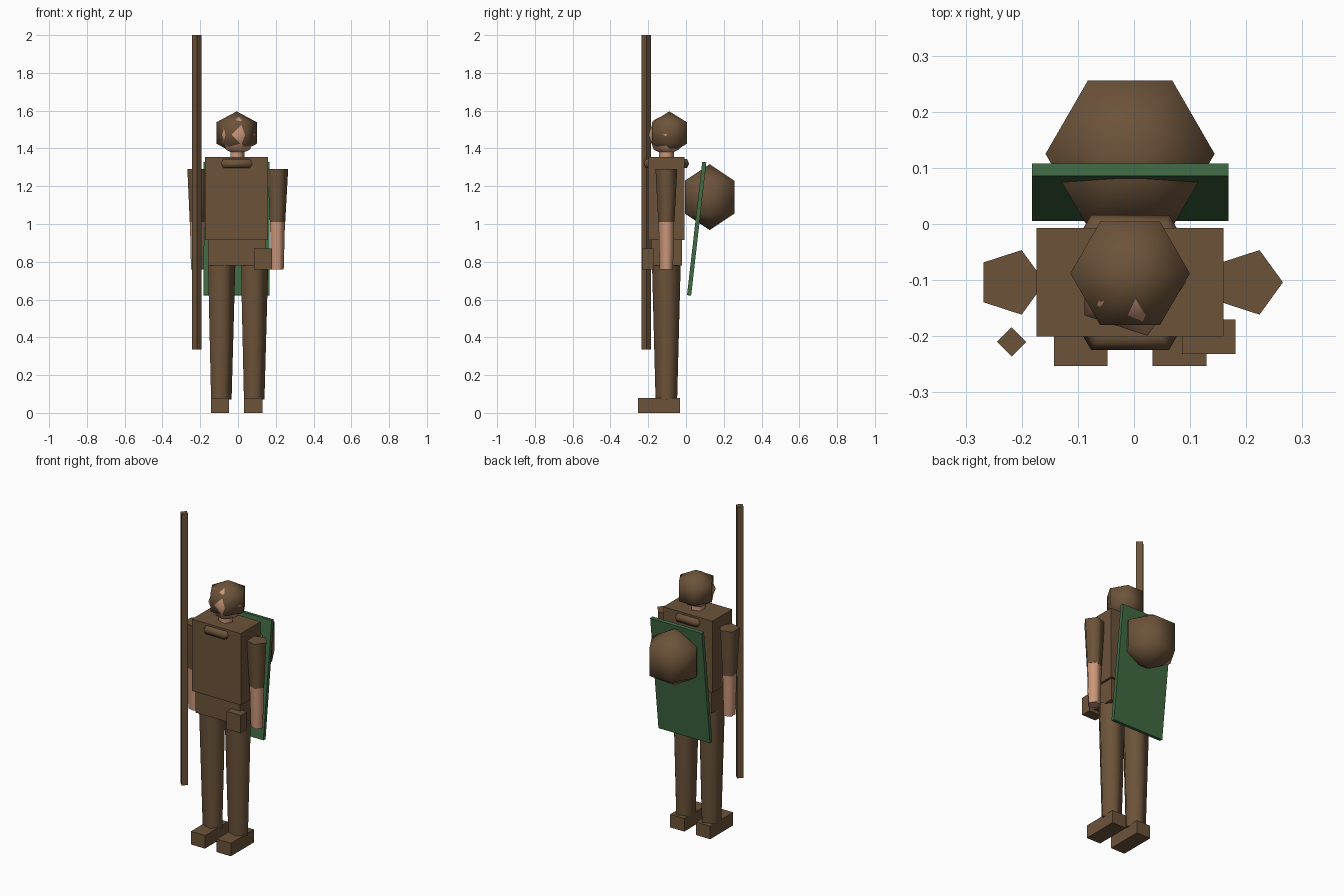
import bpy, bmesh, math
from mathutils import Matrix

cube = bpy.data.objects.get("Cube")
if cube:
    bpy.data.objects.remove(cube, do_unlink=True)


def material(name, colour):
    m = bpy.data.materials.new(name)
    m.use_nodes = True
    m.diffuse_color = (*colour, 1)
    bsdf = next(n for n in m.node_tree.nodes if n.type == 'BSDF_PRINCIPLED')
    bsdf.inputs["Base Color"].default_value = (*colour, 1)
    return m


BROWN = material("brown cloth", (0.15, 0.086, 0.042))
SKIN = material("skin", (0.6, 0.31, 0.19))
GREEN = material("green board", (0.05, 0.145, 0.055))
CX, CY = -0.007, -0.104   # body axis


def finish(name, bm, mat, loc, tilt=0):
    bmesh.ops.recalc_face_normals(bm, faces=bm.faces)
    mesh = bpy.data.meshes.new(name)
    bm.to_mesh(mesh)
    bm.free()
    mesh.materials.append(mat)
    mesh.shade_smooth()
    mesh.set_sharp_from_angle(angle=math.radians(75))
    ob = bpy.data.objects.new(name, mesh)
    ob.location = loc
    ob.rotation_euler.x = tilt
    bpy.context.collection.objects.link(ob)
    return ob


def box(name, mat, size, loc, tilt=0):
    bm = bmesh.new()
    bmesh.ops.create_cube(bm, size=1, matrix=Matrix.Diagonal((*size, 1)))
    return finish(name, bm, mat, loc, tilt)


def lathe(name, mat, profile, sides, loc, closed=False):
    """Turn (radius, height) points around z, with a corner on +x."""
    bm = bmesh.new()
    rings = []
    for r, z in profile:
        count = sides if r > 1e-6 else 1
        rings.append([bm.verts.new((r * math.cos(math.tau * i / sides),
                                    r * math.sin(math.tau * i / sides), z))
                      for i in range(count)])
    pairs = list(zip(rings, rings[1:]))
    if closed:
        pairs.append((rings[-1], rings[0]))
    for a, b in pairs:
        for i in range(sides):
            j = i + 1
            corners = [a[i % len(a)], a[j % len(a)], b[j % len(b)], b[i % len(b)]]
            bm.faces.new(list(dict.fromkeys(corners)))
    if not closed:
        for ring in (rings[0], rings[-1]):
            if len(ring) > 1:
                bm.faces.new(ring)
    return finish(name, bm, mat, loc)


def ball(name, mat, radius, height, sides, bands, loc):
    profile = [(radius * math.sin(math.pi * k / bands),
                -height * math.cos(math.pi * k / bands)) for k in range(bands + 1)]
    return lathe(name, mat, profile, sides, loc)


# Trunk
box("torso", BROWN, (0.333, 0.193, 0.44), (CX, CY, 1.135))
box("hips", BROWN, (0.305, 0.165, 0.14), (CX, CY, 0.85))
box("belt_pouch", BROWN, (0.095, 0.062, 0.11), (0.133, -0.201, 0.815))

# Limbs
for side, s in (("left", 1), ("right", -1)):
    leg_x, arm_x = CX + s * 0.087, CX + s * 0.212
    lathe(side + "_leg", BROWN, [(0.06, 0.07), (0.08, 0.79)], 5, (leg_x, CY, 0))
    box(side + "_boot", BROWN, (0.096, 0.223, 0.08), (leg_x + s * 0.001, -0.142, 0.04))
    lathe(side + "_sleeve", BROWN, [(0.045, 1.01), (0.0605, 1.29)], 5, (arm_x, CY, 0))
    lathe(side + "_forearm", SKIN, [(0.037, 0.76), (0.044, 1.02)], 5, (arm_x, CY, 0))

# Neck, head and helmet
lathe("neck", SKIN, [(0.042, 1.33), (0.042, 1.42)], 5, (CX, CY, 0))
ball("head", SKIN, 0.1, 0.11, 5, 4, (CX, CY, 1.472))
ball("helmet", BROWN, 0.123, 0.114, 6, 3, (CX, -0.088, 1.482))

# Rolled collar around the shoulders
collar = [(0.114 + 0.025 * math.cos(math.tau * k / 6),
           0.027 * math.sin(math.tau * k / 6)) for k in range(6)]
lathe("collar_roll", BROWN, collar, 6, (CX, CY, 1.32), closed=True)

# Carried gear
lathe("staff", BROWN, [(0.026, 0.335), (0.026, 2.0)], 4, (-0.218, -0.21, 0))
box("back_board", GREEN, (0.35, 0.022, 0.71), (CX, 0.0565, 0.975), -math.radians(6.5))
ball("pack", BROWN, 0.174, 0.174, 6, 3, (CX, 0.125, 1.142))
